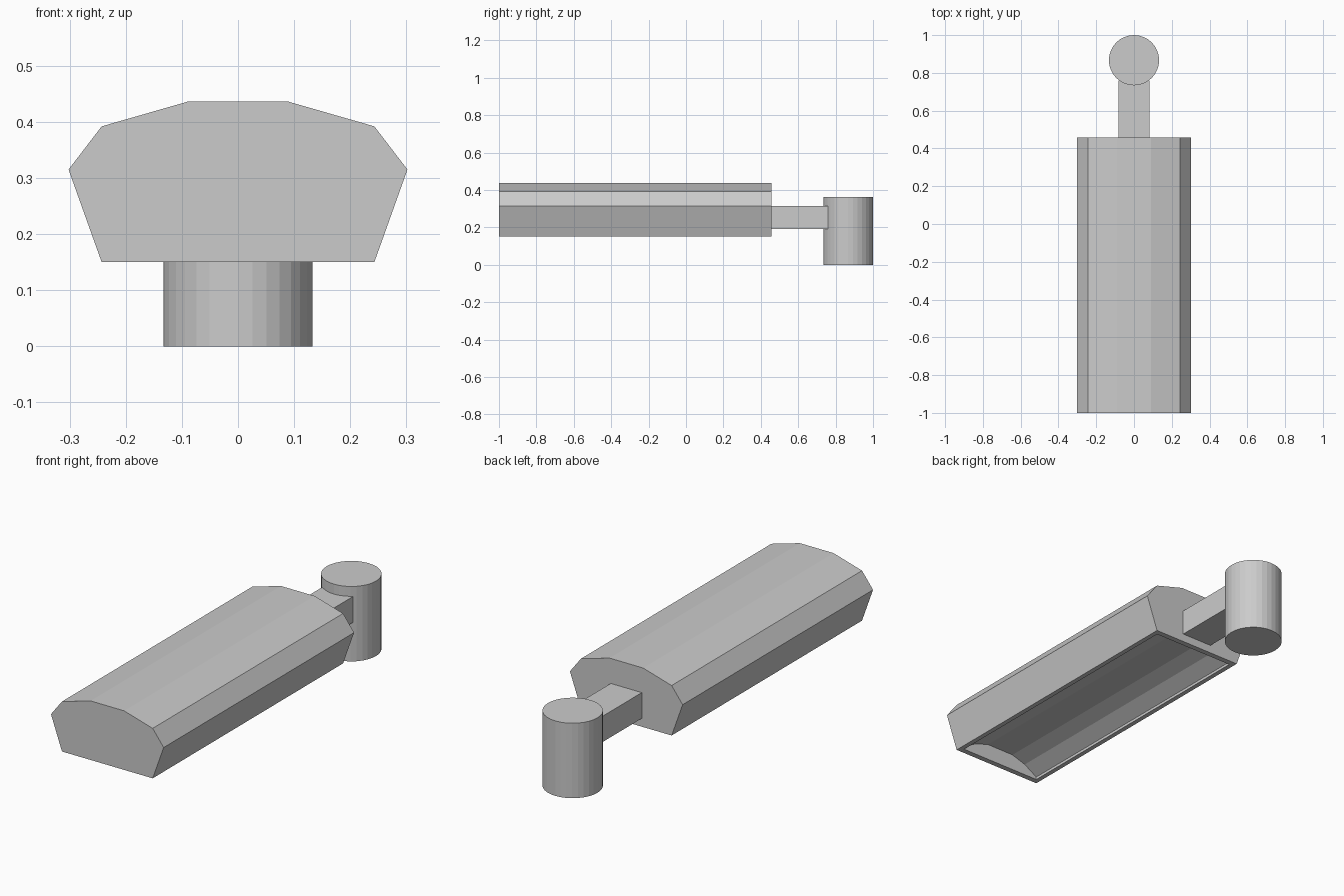
import bpy, bmesh

if "Cube" in bpy.data.objects:
    bpy.data.objects.remove(bpy.data.objects["Cube"])


def prism(name, profile, y0, y1):
    """Extrude an (x, z) outline along y."""
    bm = bmesh.new()
    verts = [bm.verts.new((x, y0, z)) for x, z in profile]
    face = bm.faces.new(verts)
    ext = bmesh.ops.extrude_face_region(bm, geom=[face])
    moved = [g for g in ext["geom"] if isinstance(g, bmesh.types.BMVert)]
    bmesh.ops.translate(bm, verts=moved, vec=(0, y1 - y0, 0))
    bmesh.ops.recalc_face_normals(bm, faces=bm.faces)
    mesh = bpy.data.meshes.new(name)
    bm.to_mesh(mesh)
    bm.free()
    ob = bpy.data.objects.new(name, mesh)
    bpy.context.collection.objects.link(ob)
    return ob


def mirrored(half):
    """Complete a right-hand outline with its mirror image."""
    return half + [(-x, z) for x, z in reversed(half)]


# Lamp housing: faceted symmetric outline
housing = prism("lamp_housing", mirrored(
    [(0.243, 0.15), (0.302, 0.315), (0.243, 0.392), (0.09, 0.436)]), -1.0, 0.457)

# Faceted reflector recess in the underside, with a shallow straight lip
cutter = prism("recess_cutter", mirrored(
    [(0.22, 0.10), (0.22, 0.163), (0.15, 0.205), (0.075, 0.229)]), -0.973, 0.43)

mod = housing.modifiers.new("recess", "BOOLEAN")
mod.operation = "DIFFERENCE"
mod.solver = "EXACT"
mod.object = cutter
bpy.context.view_layer.objects.active = housing
bpy.ops.object.modifier_apply(modifier=mod.name)
bpy.data.objects.remove(cutter)

# Bracket arm between housing and mount
prism("bracket_arm", mirrored([(0.083, 0.19), (0.083, 0.315)]), 0.457, 0.76)

# Upright cylindrical pole mount
bpy.ops.mesh.primitive_cylinder_add(vertices=32, radius=0.133, depth=0.363,
                                    location=(0, 0.867, 0.1815))
bpy.context.object.name = "pole_mount"
